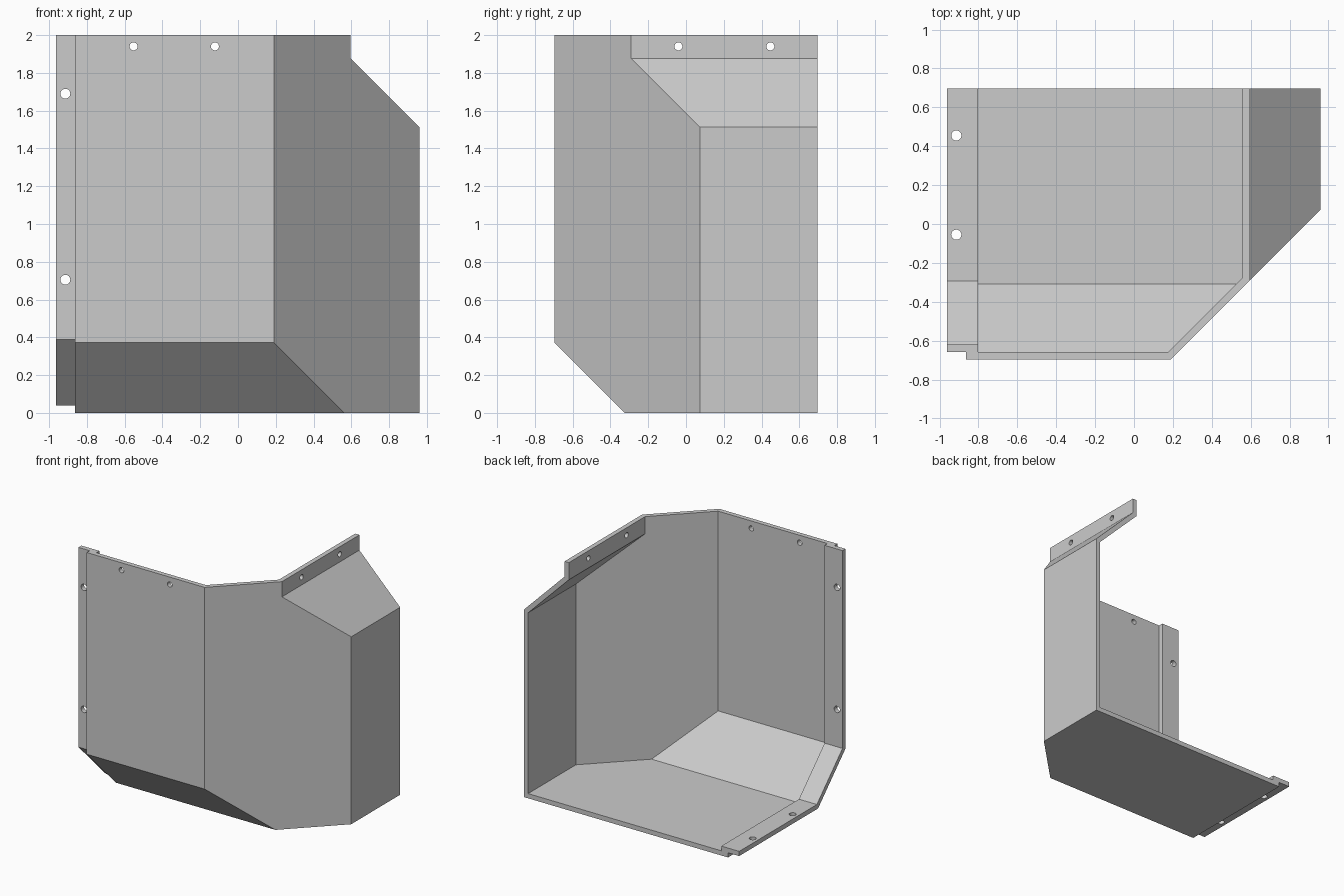
import bpy, bmesh, math
from mathutils import Matrix, Vector

if "Cube" in bpy.data.objects:
    bpy.data.objects.remove(bpy.data.objects["Cube"])

T = 0.038  # sheet thickness
S = math.sqrt(0.5)

# Panel planes: outward normal and distance; rims are not offset inward.
# F front, Z floor, C lower bevel, D diagonal wall, R right wall,
# S upper slope, G upper right lip
PANELS = {
    "F": ((0, -1, 0), 0.697),
    "Z": ((0, 0, -1), 0.0),
    "C": ((0, -S, -S), 0.325 * S),
    "D": ((S, -S, 0), 0.887 * S),
    "R": ((1, 0, 0), 0.96),
    "S": ((S, 0, S), 2.473 * S),
    "G": ((1, 0, 0), 0.596),
}
# Open rims: L left, E right end of the joggle strip, B back, T top
RIMS = {
    "L": ((-1, 0, 0), 0.863),
    "E": ((1, 0, 0), -0.803),
    "B": ((0, 1, 0), 0.697),
    "T": ((0, 0, 1), 2.0),
}


def corner(key, depth, left):
    """Meeting point of the three planes named in key."""
    rows, dist = [], []
    for k in key:
        n, d = PANELS[k] if k in PANELS else RIMS[k]
        if k in PANELS:
            d -= depth
        elif k == "L":
            d = left
        rows.append(n)
        dist.append(d)
    return Matrix(rows).inverted() @ Vector(dist)


def shell(name, faces, d0, d1, left):
    """Folded sheet between two depths, closed along its rims."""
    bm = bmesh.new()
    layers = []
    for depth in (d0, d1):
        verts = {}
        for face in faces:
            loop = []
            for key in face.split():
                key = "".join(sorted(key))
                if key not in verts:
                    verts[key] = bm.verts.new(corner(key, depth, left))
                loop.append(verts[key])
            bm.faces.new(loop)
        layers.append(verts)
    outer, inner = layers
    names = {v: k for k, v in outer.items()}
    for e in [e for e in bm.edges if e.is_boundary and e.verts[0] in names]:
        a, b = e.verts
        bm.faces.new((a, b, inner[names[b]], inner[names[a]]))
    bmesh.ops.recalc_face_normals(bm, faces=bm.faces)
    me = bpy.data.meshes.new(name)
    bm.to_mesh(me)
    bm.free()
    ob = bpy.data.objects.new(name, me)
    bpy.context.collection.objects.link(ob)
    return ob


def boolean(ob, other, operation):
    mod = ob.modifiers.new("boolean", "BOOLEAN")
    mod.operation, mod.solver, mod.object = operation, "EXACT", other
    bpy.context.view_layer.objects.active = ob
    bpy.ops.object.modifier_apply(modifier=mod.name)
    bpy.data.objects.remove(other)


def hole(ob, loc, radius, axis):
    rot = {"x": (0, math.pi / 2, 0), "y": (math.pi / 2, 0, 0), "z": (0, 0, 0)}[axis]
    bpy.ops.mesh.primitive_cylinder_add(vertices=32, radius=radius, depth=0.15,
                                        location=loc, rotation=rot)
    cutter = bpy.context.object
    cutter.hide_render = True
    boolean(ob, cutter, "DIFFERENCE")


# Folded guard body
guard = shell("guard_shell", [
    "LBZ BRZ RDZ DCZ CLZ",              # floor
    "LCZ ZCD CFD CFL",                  # lower bevel
    "FCL FCD FDT FTL",                  # front wall
    "DFC DCZ DRZ DRS DSG DGT DTF",      # diagonal wall
    "RZB RZD RDS RSB",                  # right wall
    "SRB SRD SGD SGB",                  # upper slope
    "GSB GSD GDT GTB",                  # upper lip
], 0, T, 0.863)

# Mounting strip along the left edge, stepped inward by one thickness
strip = shell("mounting_strip", [
    "LBZ BEZ ECZ CLZ",
    "LCZ ZCE CFE CFL",
    "FCL FCE FET FTL",
], T, 2 * T, 0.963)
boolean(guard, strip, "UNION")

# Bolt holes
for z in (0.705, 1.69):
    hole(guard, (-0.914, -0.64, z), 0.026, "y")
for y in (-0.055, 0.455):
    hole(guard, (-0.914, y, 0.057), 0.026, "z")
for x in (-0.553, -0.122):
    hole(guard, (x, -0.678, 1.94), 0.021, "y")
for y in (-0.04, 0.447):
    hole(guard, (0.577, y, 1.94), 0.021, "x")

# Plain sheet metal
metal = bpy.data.materials.new("light_grey_metal")
metal.diffuse_color = (0.6, 0.6, 0.6, 1)
metal.use_nodes = True
metal.node_tree.nodes["Principled BSDF"].inputs["Base Color"].default_value = metal.diffuse_color
guard.data.materials.clear()
guard.data.materials.append(metal)
bpy.ops.object.select_all(action="DESELECT")
guard.select_set(True)
bpy.context.view_layer.objects.active = guard
bpy.ops.object.shade_smooth_by_angle(angle=math.radians(30))
